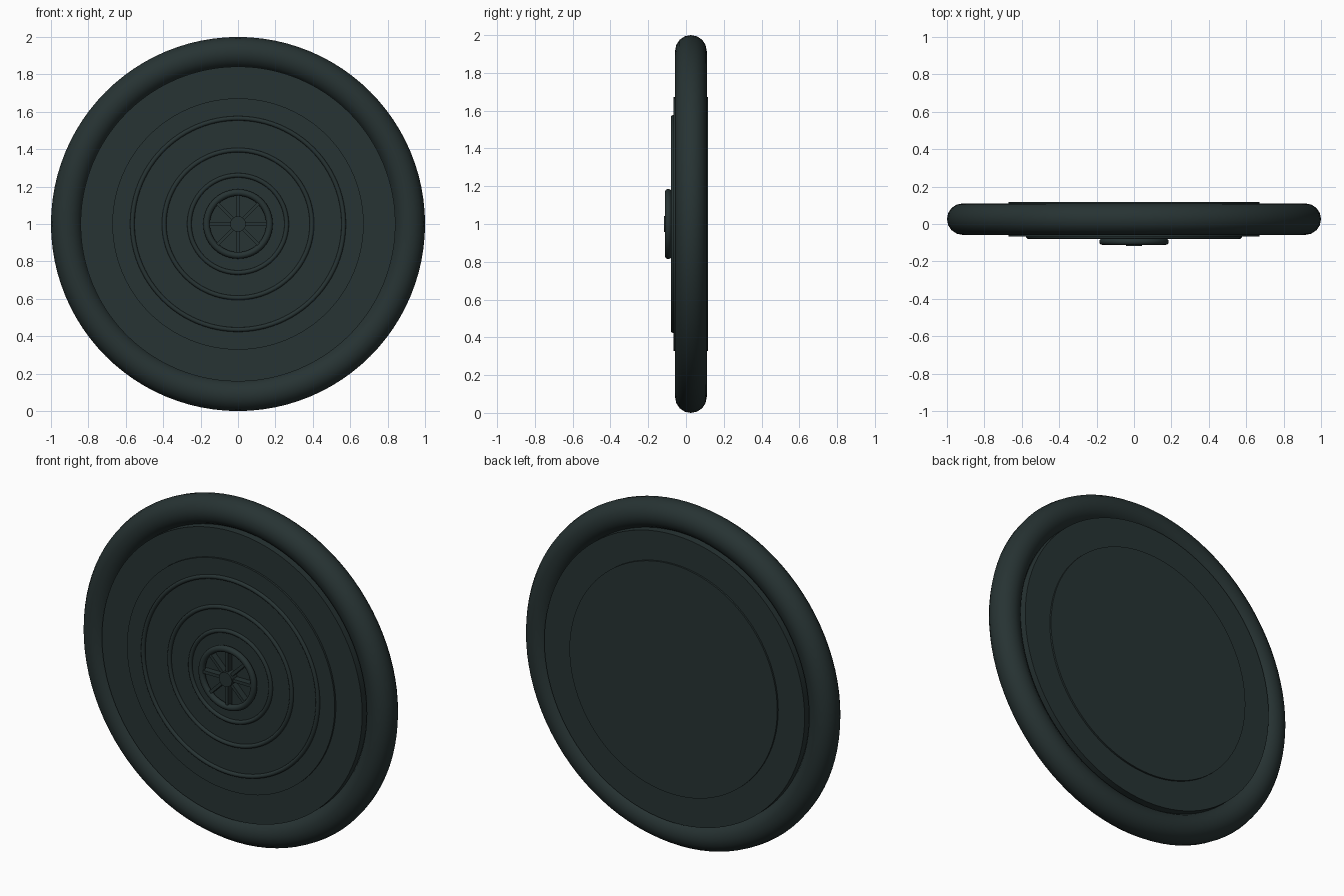
import bpy
import math
from mathutils import Matrix

cube = bpy.data.objects.get("Cube")
if cube:
    bpy.data.objects.remove(cube, do_unlink=True)

CENTRE_Z = 1.0
FACING = (math.pi / 2, 0, 0)

# Single dark green-grey rubber colour
rubber = bpy.data.materials.new("dark_green_grey")
rubber.use_nodes = True
colour = (0.020, 0.033, 0.033, 1)
rubber.diffuse_color = colour
shader = rubber.node_tree.nodes["Principled BSDF"]
shader.inputs["Base Color"].default_value = colour
shader.inputs["Roughness"].default_value = 0.7


def finish(name):
    obj = bpy.context.object
    obj.name = name
    obj.data.materials.append(rubber)
    bpy.ops.object.shade_smooth_by_angle(angle=math.radians(35))
    return obj


def disc(name, radius, front, back, sides=96):
    bpy.ops.mesh.primitive_cylinder_add(
        vertices=sides, radius=radius, depth=back - front,
        location=(0, (front + back) / 2, CENTRE_Z), rotation=FACING)
    return finish(name)


def ring(name, radius, thickness, y, minor=12):
    bpy.ops.mesh.primitive_torus_add(
        major_radius=radius, minor_radius=thickness,
        major_segments=96, minor_segments=minor,
        location=(0, y, CENTRE_Z), rotation=FACING)
    return finish(name)


# Tyre and the stepped wheel plates
ring("tyre", 0.916, 0.084, 0.026, 16)
disc("wheel_plate", 0.842, -0.055, 0.107)
disc("raised_plate", 0.672, -0.066, 0.117)

# Concentric raised ridges on the front
for name, radius in (("outer_ridge", 0.565), ("middle_ridge", 0.395), ("inner_ridge", 0.26)):
    ring(name, radius, 0.012, -0.068)

# Hub ring, cap and spokes
ring("hub_ring", 0.168, 0.018, -0.094)
disc("hub_cap", 0.042, -0.117, -0.06, 32)

for i in range(8):
    turn = Matrix.Rotation(i * math.tau / 8, 4, "Y")
    bpy.ops.mesh.primitive_cube_add(size=1)
    spoke = finish(f"spoke_{i + 1}")
    spoke.matrix_world = (Matrix.Translation((0, -0.085, CENTRE_Z)) @ turn
                          @ Matrix.Translation((0.095, 0, 0))
                          @ Matrix.Diagonal((0.13, 0.038, 0.018, 1)))
